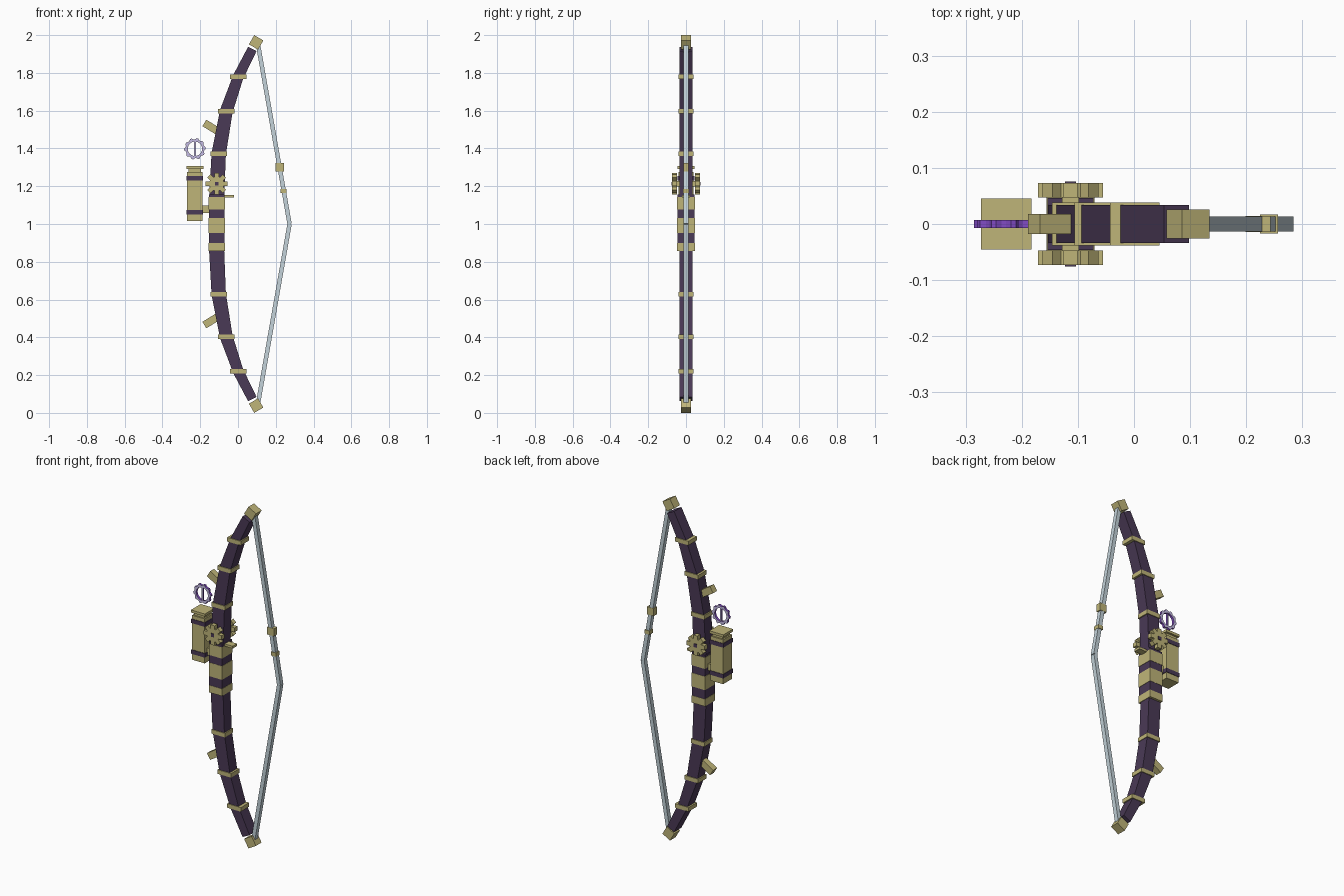
import bpy
import bmesh
from math import cos, sin, pi, atan2, hypot
from mathutils import Matrix, Vector

if "Cube" in bpy.data.objects:
    bpy.data.objects.remove(bpy.data.objects["Cube"])


def material(name, rgb):
    m = bpy.data.materials.new(name)
    m.use_nodes = True
    m.diffuse_color = (*rgb, 1)
    m.node_tree.nodes["Principled BSDF"].inputs["Base Color"].default_value = (*rgb, 1)
    return m


BRASS = material("brass", (0.52, 0.46, 0.19))
PURPLE = material("dark purple", (0.068, 0.041, 0.092))
STEEL = material("pale steel", (0.55, 0.65, 0.7))
LAVENDER = material("lavender", (0.56, 0.5, 0.78))
VIOLET = material("violet", (0.22, 0.07, 0.55))


def finish(name, bm, mat):
    bmesh.ops.recalc_face_normals(bm, faces=bm.faces)
    mesh = bpy.data.meshes.new(name)
    bm.to_mesh(mesh)
    bm.free()
    mesh.materials.append(mat)
    ob = bpy.data.objects.new(name, mesh)
    bpy.context.collection.objects.link(ob)
    return ob


def box(name, centre, size, mat, tilt=0):
    """Box turned by tilt about the y axis."""
    bm = bmesh.new()
    bmesh.ops.create_cube(bm, size=1)
    bm.transform(Matrix.Translation(centre) @ Matrix.Rotation(tilt, 4, 'Y')
                 @ Matrix.Diagonal((*size, 1)))
    return finish(name, bm, mat)


def prism(name, outline, y0, y1, mat):
    """Outline in x and z, extruded along y."""
    bm = bmesh.new()
    face = bm.faces.new([bm.verts.new((x, y0, z)) for x, z in outline])
    new = bmesh.ops.extrude_face_region(bm, geom=[face])["geom"]
    bmesh.ops.translate(bm, vec=(0, y1 - y0, 0),
                        verts=[v for v in new if isinstance(v, bmesh.types.BMVert)])
    # Keep the starting face so that both ends are closed
    if not any(f.normal.y and all(abs(v.co.y - y0) < 1e-6 for v in f.verts) for f in bm.faces):
        bmesh.ops.holes_fill(bm, edges=bm.edges, sides=0)
    return finish(name, bm, mat)


def rod(name, a, b, width, depth, mat):
    (ax, az), (bx, bz) = a, b
    return box(name, ((ax + bx) / 2, 0, (az + bz) / 2),
               (width, depth, hypot(bx - ax, bz - az)), mat, atan2(bx - ax, bz - az))


# Limbs: joints hold x, height above the middle, width
joints = [(-0.113, 0.0, 0.08), (-0.113, 0.14, 0.08), (-0.102, 0.372, 0.076),
          (-0.062, 0.597, 0.068), (0.001, 0.779, 0.056), (0.076, 0.927, 0.05)]
for label, s in (("upper", 1), ("lower", -1)):
    left, right = [], []
    for i, (x, h, w) in enumerate(joints):
        before, after = joints[max(i - 1, 0)], joints[min(i + 1, len(joints) - 1)]
        along = Vector((after[0] - before[0], after[1] - before[1])).normalized()
        dx, dz = along.y * w / 2, -along.x * w / 2
        left.append((x - dx, 1 + s * (h - dz)))
        right.append((x + dx, 1 + s * (h + dz)))
    prism(label + "_limb", left + right[::-1], -0.034, 0.034, PURPLE)
    for i, (x, h, w) in enumerate(joints[2:5]):
        box(f"{label}_limb_band_{i + 1}", (x, 0, 1 + s * h), (0.088, 0.077, 0.024), BRASS)
    box(label + "_limb_tip", (0.096, 0, 1 + s * 0.9615), (0.056, 0.052, 0.056), BRASS, s * pi / 6)
    rod(label + "_peg", (-0.178, 1 + s * 0.535), (-0.1, 1 + s * 0.487), 0.04, 0.036, BRASS)
    rod(label + "_string", (0.105, 1 + s * 0.957), (0.273, 1), 0.023, 0.026, STEEL)

# Grip with brass wraps
box("grip_core", (-0.113, 0, 1.008), (0.082, 0.092, 0.294), PURPLE)
for i, (low, high) in enumerate([(0.858, 0.9), (0.953, 1.033), (1.077, 1.143)]):
    box(f"grip_wrap_{i + 1}", (-0.113, 0, (low + high) / 2),
        (0.086, 0.095, high - low), BRASS)
box("arrow_rest", (-0.05, 0, 1.146), (0.06, 0.04, 0.014), BRASS)


# Gears on both sides of the grip
def cog(cx, cz, root, tip, teeth, half):
    points = []
    for i in range(teeth):
        a = 2 * pi * i / teeth
        radial, side = Vector((cos(a), sin(a))), Vector((-sin(a), cos(a)))
        for r, t in ((root, -half), (tip, -half), (tip, half), (root, half)):
            p = radial * r + side * t
            points.append((cx + p.x, cz + p.y))
    return points


for label, s in (("front", -1), ("back", 1)):
    prism(label + "_gear", cog(-0.113, 1.213, 0.037, 0.058, 8, 0.0125),
          s * 0.047, s * 0.073, BRASS)
    box(label + "_gear_hub", (-0.113, s * 0.055, 1.213), (0.02, 0.042, 0.02), PURPLE)
box("gear_axle", (-0.113, 0, 1.213), (0.03, 0.1, 0.03), BRASS)

# Canister beside the grip
box("canister_body", (-0.228, 0, 1.146), (0.082, 0.082, 0.26), BRASS)
box("canister_neck", (-0.228, 0, 1.283), (0.066, 0.066, 0.03), BRASS)
box("canister_cap", (-0.228, 0, 1.3), (0.09, 0.09, 0.015), BRASS)
for i, z in enumerate((1.063, 1.243)):
    box(f"canister_band_{i + 1}", (-0.228, 0, z), (0.088, 0.088, 0.024), PURPLE)
box("canister_bracket", (-0.172, 0, 1.077), (0.04, 0.036, 0.04), BRASS)

# Toothed sight ring with pale faces, violet rims and a centre bar
bm = bmesh.new()
steps, cx, cz = 40, -0.228, 1.398
rings = []
for y, inner in ((-0.007, False), (0.007, False), (0.007, True), (-0.007, True)):
    ring = []
    for i in range(steps):
        r = 0.038 if inner else (0.057 if i % 4 < 2 else 0.05)
        a = 2 * pi * i / steps
        ring.append(bm.verts.new((cx + r * cos(a), y, cz + r * sin(a))))
    rings.append(ring)
for k in range(4):
    a, b = rings[k], rings[(k + 1) % 4]
    for i in range(steps):
        j = (i + 1) % steps
        bm.faces.new((a[i], a[j], b[j], b[i]))
sight = [finish("sight_ring", bm, LAVENDER),
         box("sight_bar", (cx, 0, cz), (0.009, 0.01, 0.084), LAVENDER)]
for ob in sight:
    ob.data.materials.append(VIOLET)
    for face in ob.data.polygons:
        face.material_index = 0 if abs(face.normal.y) > 0.5 else 1

# Fittings on the string
box("string_sleeve", (0.221, 0, 1.301), (0.044, 0.029, 0.044), BRASS)
box("string_nock", (0.241, 0, 1.175), (0.032, 0.034, 0.022), BRASS)
